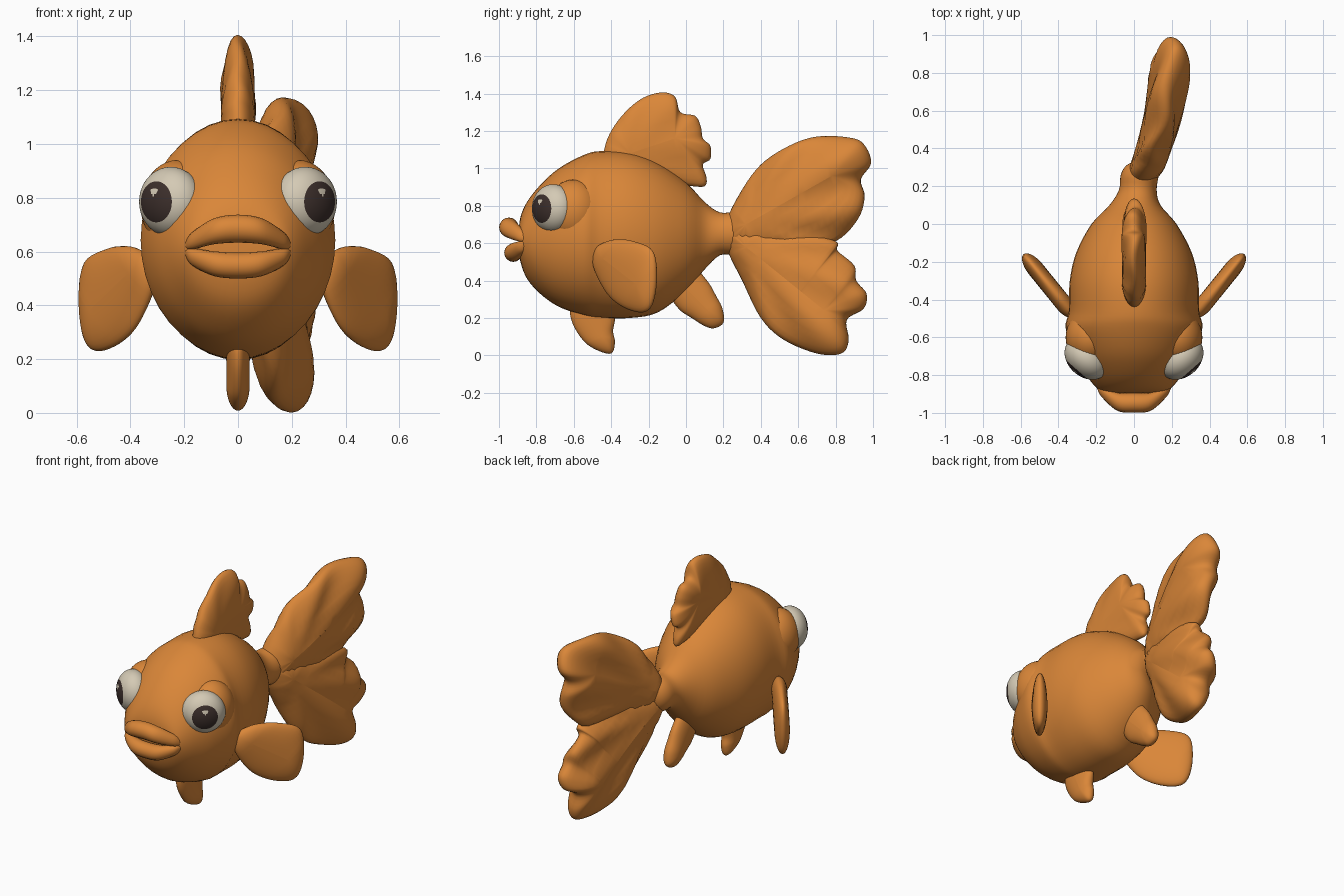
import bpy, bmesh
from math import sin, cos, pi, tau, atan2
from mathutils import Vector, Matrix

if "Cube" in bpy.data.objects:
    bpy.data.objects.remove(bpy.data.objects["Cube"], do_unlink=True)


def material(name, rgb):
    m = bpy.data.materials.new(name)
    m.use_nodes = True
    m.diffuse_color = (*rgb, 1)
    m.node_tree.nodes["Principled BSDF"].inputs["Base Color"].default_value = (*rgb, 1)
    return m


ORANGE = material("orange", (0.70, 0.24, 0.04))
EYE_WHITE = material("eye_white", (0.66, 0.59, 0.46))
PUPIL = material("pupil_brown", (0.045, 0.028, 0.024))


def finish(name, bm, mats):
    bmesh.ops.recalc_face_normals(bm, faces=bm.faces)
    mesh = bpy.data.meshes.new(name)
    bm.to_mesh(mesh)
    bm.free()
    mesh.shade_smooth()
    for m in mats:
        mesh.materials.append(m)
    obj = bpy.data.objects.new(name, mesh)
    bpy.context.collection.objects.link(obj)
    return obj


def spline(points, steps, closed=False):
    """Catmull-Rom curve through points of any dimension."""
    pts = [Vector(p) for p in points]
    n, out = len(pts), []
    for i in range(n if closed else n - 1):
        a, b, c, d = (pts[j % n] if closed else pts[min(max(j, 0), n - 1)]
                      for j in range(i - 1, i + 3))
        for s in range(steps):
            t = s / steps
            out.append(b + (c - a) * t / 2 + (a - b * 2.5 + c * 2 - d / 2) * t * t
                       + (b * 1.5 - c * 1.5 + (d - a) / 2) * t ** 3)
    return out if closed else out + [pts[-1]]


def skin(name, rings, caps=True):
    """Join a sequence of closed rings into one smooth surface."""
    bm = bmesh.new()
    rows = [[bm.verts.new(p) for p in ring] for ring in rings]
    for a, b in zip(rows, rows[1:]):
        for i in range(len(a)):
            j = (i + 1) % len(a)
            bm.faces.new((a[i], a[j], b[j], b[i]))
    if caps:
        bm.faces.new(rows[0])
        bm.faces.new(rows[-1])
    bmesh.ops.remove_doubles(bm, verts=bm.verts, dist=0.0004)
    return finish(name, bm, [ORANGE])


def circle(n):
    return [(cos(tau * i / n), sin(tau * i / n)) for i in range(n)]


def fin(name, outline, spine, thick, place, waves=0, amp=0):
    """Puffed fin: its rim shrinks on to a spine while the two sides swell."""
    rim = spline(outline, 5, True)
    a, b = Vector(spine[0]), Vector(spine[1])
    axis = b - a
    rings = []
    for k in range(17):
        ang, ring = pi * k / 16, []
        for p in rim:
            t = min(max((p - a).dot(axis) / axis.length_squared, 0), 1)
            q = (a + axis * t).lerp(p, sin(ang))
            d = q - a
            ripple = amp * sin(waves * atan2(d.y, d.x)) * min(d.length * 2, 1)
            ring.append(place(q.x, q.y, thick * cos(ang) + ripple))
        rings.append(ring)
    return skin(name, rings, False)


# Body: y, top, bottom, half width, sideways shift
body = [(-.895, .66, .58, .10, 0), (-.885, .74, .50, .17, 0), (-.85, .82, .41, .215, 0),
        (-.78, .91, .33, .265, 0), (-.68, 1.0, .26, .32, 0), (-.55, 1.07, .215, .362, 0),
        (-.46, 1.092, .2, .345, 0), (-.3, 1.085, .2, .34, 0), (-.15, 1.03, .23, .305, 0),
        (0, .925, .345, .225, 0), (.1, .82, .46, .135, .005), (.18, .765, .535, .1, .02),
        (.26, .765, .54, .1, .03), (.31, .74, .57, .08, .04), (.34, .68, .63, .03, .05)]
skin("body", [[(s[4] + s[3] * c, s[0], (s[1] + s[2]) / 2 + (s[1] - s[2]) / 2 * h)
               for c, h in circle(40)] for s in spline(body, 4)])


# Lips: x, y, z, radius, mirrored about the middle
def lip(name, half):
    path = half + [(-x, y, z, r) for x, y, z, r in reversed(half[:-1])]
    skin(name, [[(s[0], s[1] + s[3] * c, s[2] + s[3] * h) for c, h in circle(16)]
                for s in spline(path, 6)])


lip("upper_lip", [(-.195, -.86, .625, .012), (-.17, -.885, .64, .032),
                  (-.09, -.94, .675, .048), (0, -.947, .685, .052)])
lip("lower_lip", [(-.195, -.86, .595, .012), (-.17, -.88, .58, .032),
                  (-.09, -.918, .555, .046), (0, -.924, .548, .048)])

# Eyes: ellipsoids whose pole looks forward and outward, over a raised socket
for side, word in ((1, "left"), (-1, "right")):
    bm = bmesh.new()
    bmesh.ops.create_uvsphere(bm, u_segments=48, v_segments=40, radius=1)
    glint = Vector((0, .3, .95)).normalized()
    for f in bm.faces:
        d = f.calc_center_median().normalized()
        f.material_index = 1 if d.z > .79 and d.dot(glint) < .993 else 0
    pole = Vector((.66 * side, -.75, 0)).normalized()
    up = Vector((0, 0, 1))
    frame = Matrix((up.cross(pole), up, pole)).transposed().to_4x4()
    bm.transform(Matrix.Translation((.25 * side, -.71, .785)) @ frame
                 @ Matrix.Diagonal((.13, .13, .1, 1)))
    finish(word + "_eye", bm, [EYE_WHITE, PUPIL])

    bm = bmesh.new()
    bmesh.ops.create_uvsphere(bm, u_segments=32, v_segments=20, radius=1)
    bm.transform(Matrix.Translation((.225 * side, -.6, .77))
                 @ Matrix.Diagonal((.137, .15, .17, 1)))
    finish(word + "_eye_socket", bm, [ORANGE])

    # Side fins sweep outward and back
    fin(word + "_side_fin",
        [(-.49, .47), (-.48, .57), (-.42, .61), (-.36, .62), (-.28, .61), (-.18, .56),
         (-.16, .42), (-.18, .28), (-.23, .23), (-.33, .255), (-.42, .33)],
        [(-.42, .52), (-.24, .38)], .045,
        lambda u, v, w, s=side: (s * (.325 + (u + .48) * .81 + w * .78), u - w * .63, v))


def upright(u, v, w):
    return (w, u, v)


# Fins on the middle line
fin("back_fin",
    [(-.43, 1.0), (-.43, 1.13), (-.36, 1.26), (-.25, 1.365), (-.14, 1.405), (-.06, 1.385),
     (-.03, 1.3), (.05, 1.28), (.08, 1.22), (.09, 1.16), (.13, 1.12), (.13, 1.05),
     (.09, 1.02), (.11, .95), (.1, .905), (.03, .905), (-.08, .92), (-.28, .95)],
    [(-.3, 1.08), (-.06, 1.16)], .064, upright, 9, .008)
fin("front_belly_fin",
    [(-.61, .27), (-.61, .18), (-.55, .08), (-.48, .03), (-.4, .01), (-.38, .07),
     (-.39, .13), (-.38, .2), (-.4, .28), (-.5, .3)],
    [(-.5, .22), (-.45, .1)], .043, upright)
fin("rear_belly_fin",
    [(-.09, .34), (-.04, .25), (.03, .2), (.1, .157), (.15, .145), (.2, .175),
     (.195, .25), (.16, .32), (.12, .39), (.05, .46), (-.04, .44)],
    [(0, .36), (.12, .24)], .05, upright)


# Tail: two broad lobes, bent to the left
def tail(u, v, w):
    t = (u - .2) / .8
    return (.03 + .34 * t - .17 * t * t + w, u, v)


fin("upper_tail_lobe",
    [(.21, .7), (.29, .87), (.4, 1.02), (.55, 1.12), (.7, 1.17), (.87, 1.165), (.95, 1.13),
     (.99, 1.03), (.935, .94), (.955, .85), (.92, .73), (.8, .61), (.6, .57), (.4, .56),
     (.22, .58)],
    [(.32, .7), (.78, .96)], .095, tail, 13, .018)
fin("lower_tail_lobe",
    [(.22, .7), (.4, .7), (.6, .67), (.8, .61), (.81, .56), (.9, .48), (.91, .4), (.965, .33),
     (.95, .25), (.86, .19), (.87, .08), (.83, .01), (.7, .01), (.52, .085), (.4, .2),
     (.3, .4), (.22, .57)],
    [(.32, .58), (.74, .24)], .095, tail, 13, .018)
